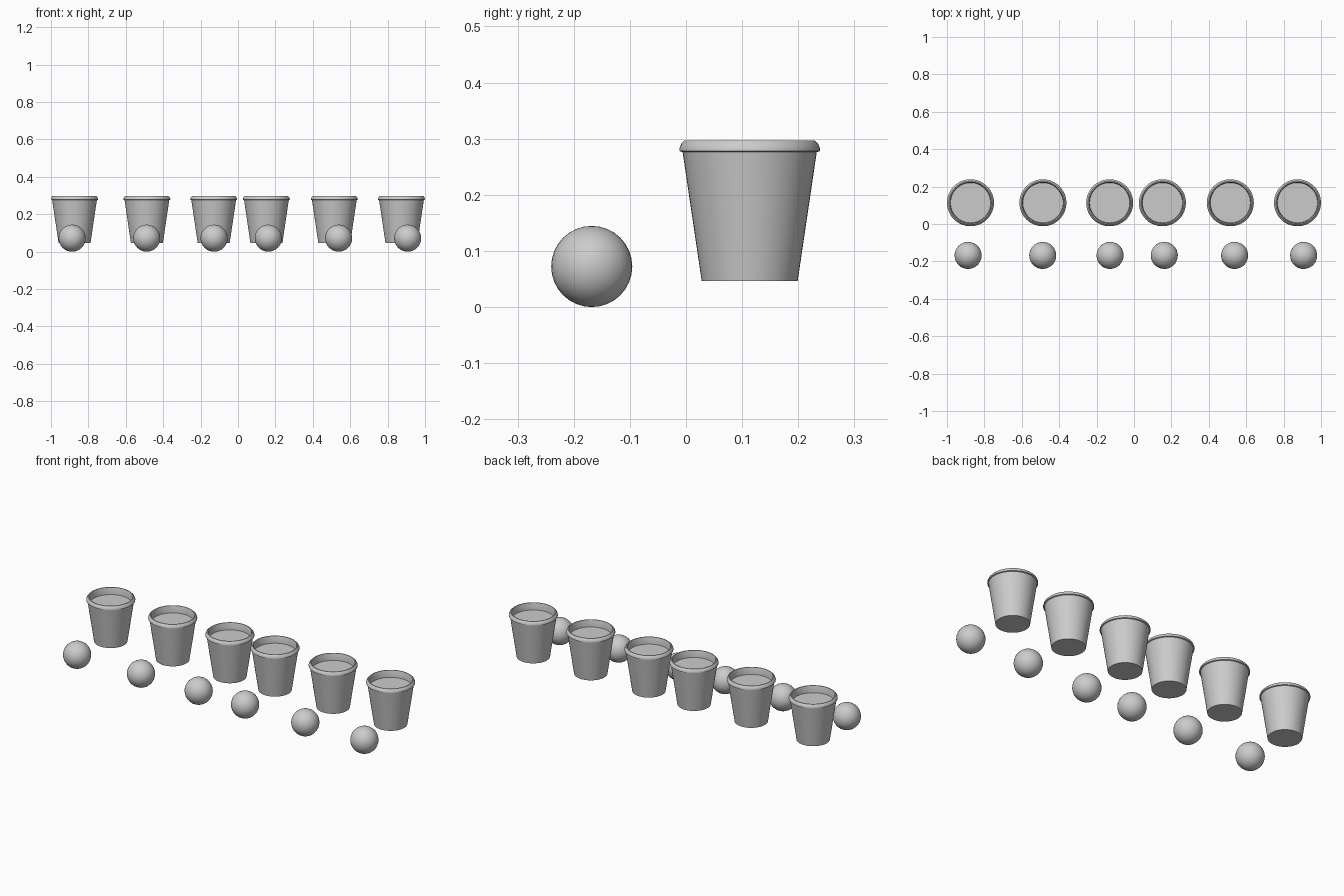
import bpy, bmesh, math

if "Cube" in bpy.data.objects:
    bpy.data.objects.remove(bpy.data.objects["Cube"])

CUP_X = [-0.874, -0.487, -0.13, 0.152, 0.515, 0.874]
BALL_X = [-0.887, -0.488, -0.128, 0.162, 0.538, 0.907]
CUP_Y, BALL_Y, BALL_R = 0.1135, -0.168, 0.0723

# cup outline from base, over the rolled rim, to the filled surface inside
CUP_PROFILE = [(0.0855, 0.046), (0.1195, 0.276), (0.1255, 0.278), (0.1255, 0.282),
               (0.122, 0.291), (0.116, 0.297), (0.111, 0.297), (0.109, 0.292),
               (0.107, 0.258)]
SIDES = 48


def finish(bm, name, loc, angle):
    bmesh.ops.recalc_face_normals(bm, faces=bm.faces)
    mesh = bpy.data.meshes.new(name)
    bm.to_mesh(mesh)
    bm.free()
    obj = bpy.data.objects.new(name, mesh)
    obj.location = loc
    bpy.context.collection.objects.link(obj)
    bpy.ops.object.select_all(action='DESELECT')
    obj.select_set(True)
    bpy.context.view_layer.objects.active = obj
    bpy.ops.object.shade_smooth_by_angle(angle=math.radians(angle))
    return obj


def make_cup(name, x):
    bm = bmesh.new()
    rings = [[bm.verts.new((r * math.cos(2 * math.pi * i / SIDES),
                            r * math.sin(2 * math.pi * i / SIDES), z))
              for i in range(SIDES)] for r, z in CUP_PROFILE]
    for a, b in zip(rings, rings[1:]):
        for i in range(SIDES):
            j = (i + 1) % SIDES
            bm.faces.new((a[i], a[j], b[j], b[i]))
    bm.faces.new(rings[0])      # base
    bm.faces.new(rings[-1])     # filled surface
    return finish(bm, name, (x, CUP_Y, 0), 30)


def make_ball(name, x):
    bm = bmesh.new()
    bmesh.ops.create_uvsphere(bm, u_segments=32, v_segments=16, radius=BALL_R)
    return finish(bm, name, (x, BALL_Y, BALL_R), 60)


# one ball in front of each cup
for n, (cx, bx) in enumerate(zip(CUP_X, BALL_X), 1):
    make_cup(f"cup_{n}", cx)
    make_ball(f"ball_{n}", bx)
